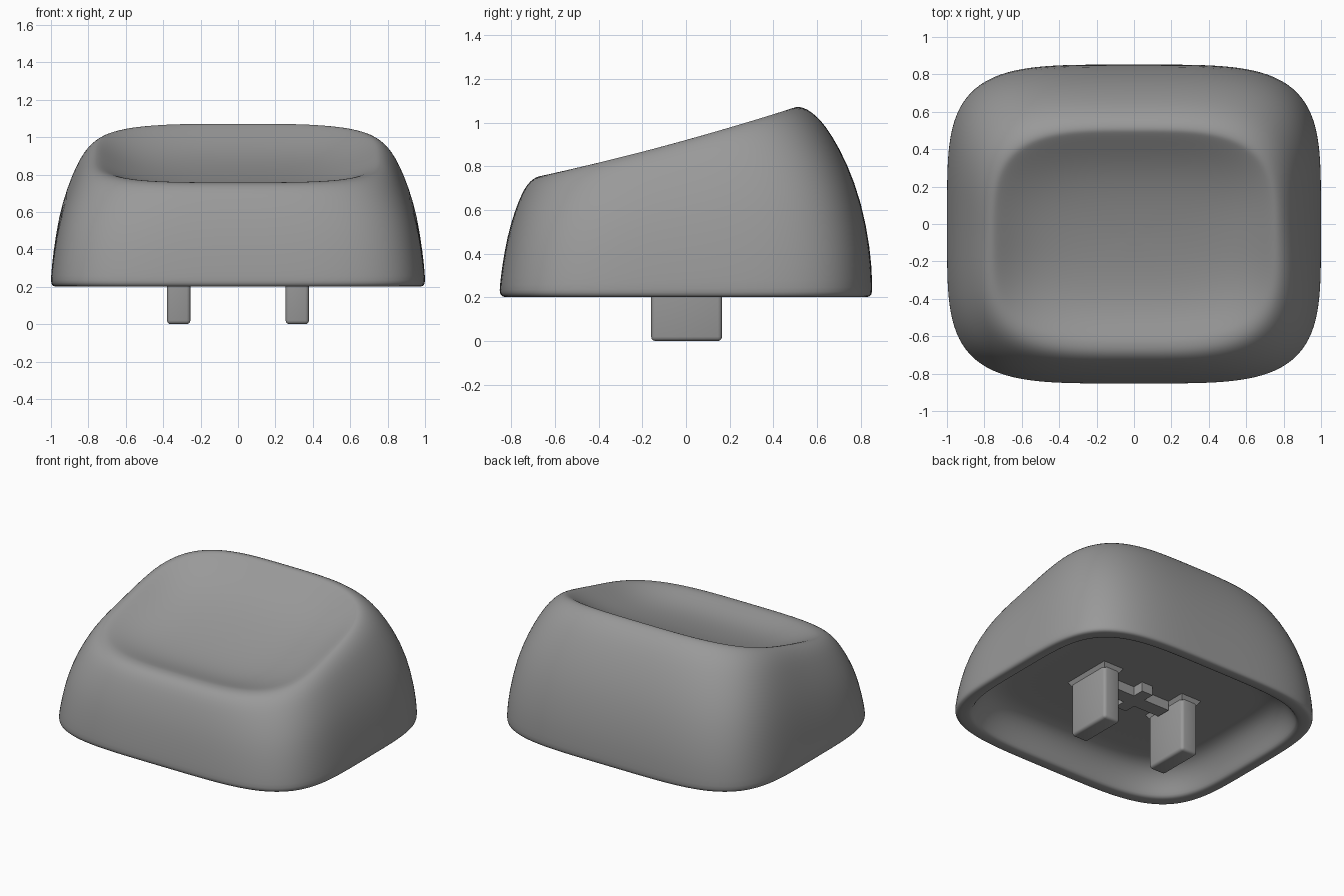
import bpy, bmesh, math

old = bpy.data.objects.get("Cube")
if old:
    bpy.data.objects.remove(old)

grey = bpy.data.materials.new("mid_grey")
grey.use_nodes = True
colour = (0.32, 0.32, 0.32, 1)
grey.diffuse_color = colour
grey.node_tree.nodes["Principled BSDF"].inputs["Base Color"].default_value = colour

SEGMENTS = 96
BASE, CEILING = 0.2, 0.39
CREST = (0.755, -0.645, 0.505)
BASE_POWER, CREST_POWER = 4.3, 3.5


def finish(bm, name):
    bmesh.ops.recalc_face_normals(bm, faces=bm.faces[:])
    mesh = bpy.data.meshes.new(name)
    bm.to_mesh(mesh)
    bm.free()
    ob = bpy.data.objects.new(name, mesh)
    bpy.context.collection.objects.link(ob)
    mesh.materials.append(grey)
    return ob


def smooth(ob, angle):
    bpy.ops.object.select_all(action="DESELECT")
    ob.select_set(True)
    bpy.context.view_layer.objects.active = ob
    bpy.ops.object.shade_smooth_by_angle(angle=math.radians(angle))


def outline(half_x, front, back, power):
    """Rounded-square loop in plan."""
    mid, half_y = (front + back) / 2, (back - front) / 2
    points = []
    for i in range(SEGMENTS):
        a = math.tau * i / SEGMENTS
        c, s = math.cos(a), math.sin(a)
        r = (abs(c) ** power + abs(s) ** power) ** (-1 / power)
        points.append((half_x * r * c, mid + half_y * r * s))
    return points


def top_height(y):
    """Sloping, slightly curved line of the upper rim."""
    return 0.922 + 0.28 * y + 0.04 * y * y


loops = []
# Hollow underside, from the ceiling out to the bottom edge
for inset, z in ((0.32, CEILING), (0.28, CEILING), (0.22, 0.38), (0.17, 0.35),
                 (0.13, 0.3), (0.105, 0.25), (0.09, 0.215), (0.078, 0.2),
                 (0.03, 0.2), (0.01, 0.203), (0, 0.22)):
    loops.append([(x, y, z) for x, y in
                  outline(1 - inset, inset - 0.853, 0.853 - inset, BASE_POWER)])

# Outer walls: share of the wall height, half width, front, back
crest = outline(*CREST, CREST_POWER)
for h, *size in ((0.08, 1, -0.853, 0.852), (0.25, 0.988, -0.842, 0.845),
                 (0.5, 0.96, -0.818, 0.803), (0.7, 0.917, -0.785, 0.738),
                 (0.85, 0.87, -0.752, 0.668), (0.93, 0.835, -0.725, 0.615),
                 (0.975, 0.803, -0.698, 0.57), (0.995, 0.778, -0.67, 0.535),
                 (1, *CREST)):
    power = BASE_POWER + (CREST_POWER - BASE_POWER) * h ** 2
    loops.append([(x, y, BASE + h * (top_height(cy) - BASE))
                  for (x, y), (_, cy) in zip(outline(*size, power), crest)])

# Finger dish sunk into the sloping top
mid_y, half_y = (CREST[1] + CREST[2]) / 2, (CREST[2] - CREST[1]) / 2
for s in (0.97, 0.94, 0.9, 0.85, 0.79, 0.72, 0.64, 0.55, 0.44, 0.32, 0.2, 0.08):
    loop = []
    for x, y in crest:
        dy = (y - mid_y) * s
        sink = 0.11 * (1 - s ** 5) ** 1.4 * (1 - 0.5 * (dy / half_y) ** 2)
        loop.append((x * s, mid_y + dy, top_height(mid_y + dy) - sink))
    loops.append(loop)

bm = bmesh.new()
rings = [[bm.verts.new(p) for p in loop] for loop in loops]
for low, high in zip(rings, rings[1:]):
    for i in range(SEGMENTS):
        j = (i + 1) % SEGMENTS
        bm.faces.new((low[i], low[j], high[j], high[i]))
bm.faces.new(rings[0])
bm.faces.new(rings[-1])
cap = finish(bm, "cap_shell")
rounding = cap.modifiers.new("Round", "SUBSURF")
rounding.levels = rounding.render_levels = 1
smooth(cap, 180)


def box(name, size, centre, bevel=0.0, flare=0.0):
    """Box with optional rounded edges, or with its top widened by flare."""
    bm = bmesh.new()
    bmesh.ops.create_cube(bm, size=1)
    for v in bm.verts:
        grow = flare if v.co.z > 0 else 0
        extent = (size[0] + grow, size[1] + grow, size[2])
        v.co = [c + d * f for c, d, f in zip(centre, v.co, extent)]
    if bevel:
        bmesh.ops.bevel(bm, geom=bm.edges[:], offset=bevel, segments=3,
                        profile=0.5, affect="EDGES")
    smooth(finish(bm, name), 35)


# Two mounting prongs with flared roots
for side, x in (("left", 0.317), ("right", -0.317)):
    box(side + "_prong", (0.125, 0.325, 0.42), (x, 0.003, 0.21), 0.02)
    box(side + "_prong_root", (0.12, 0.32, 0.03), (x, 0.003, CEILING - 0.0145), flare=0.035)

# Raised cross between the prongs
box("cross_bar_long", (0.48, 0.1, 0.085), (0, 0, CEILING - 0.0225))
box("cross_bar_short", (0.085, 0.26, 0.085), (0, 0, CEILING - 0.0225))
